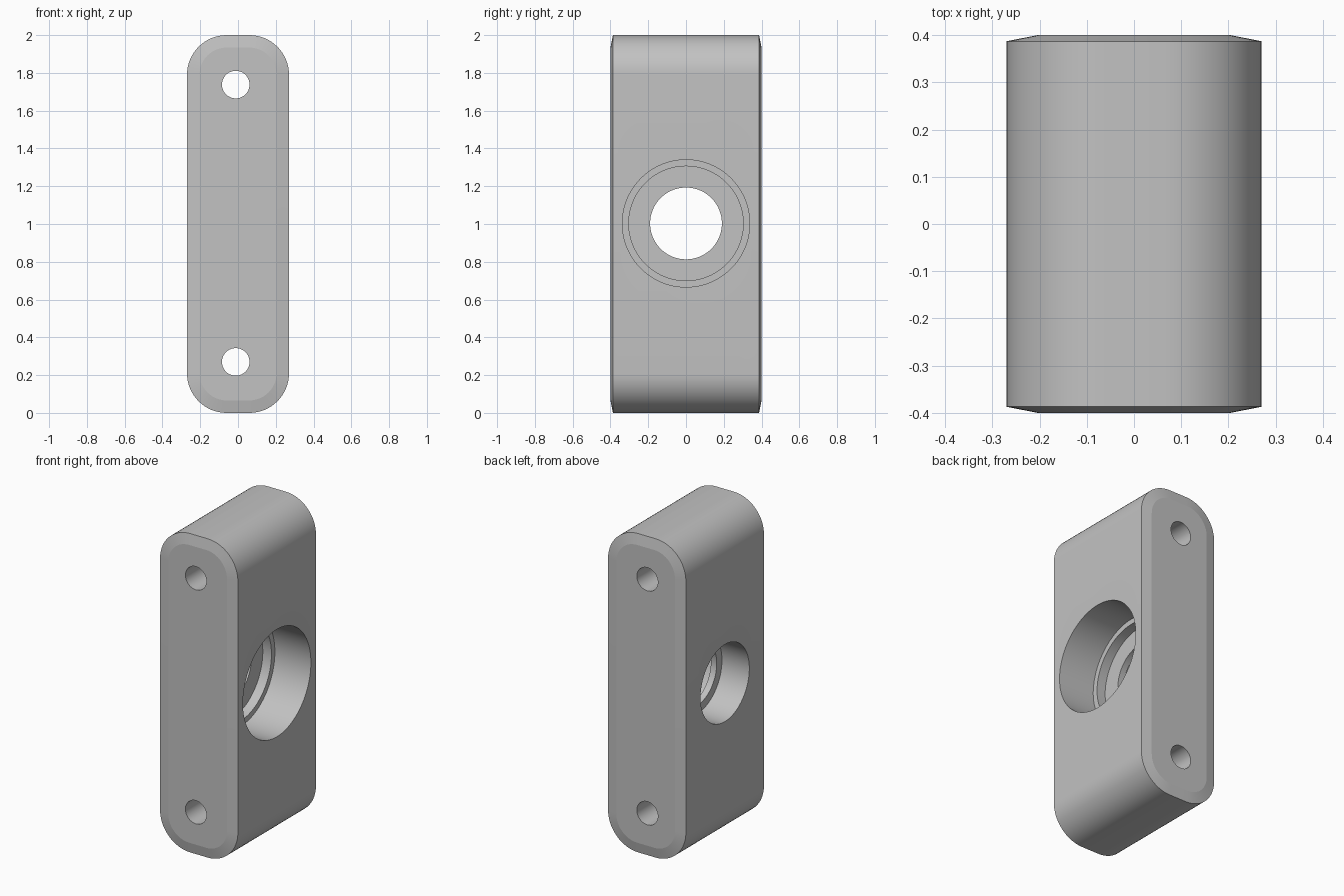
import bpy, bmesh, math
from mathutils import Matrix

if "Cube" in bpy.data.objects:
    bpy.data.objects.remove(bpy.data.objects["Cube"])

grey = bpy.data.materials.new("plain grey")
grey.diffuse_color = (0.54, 0.54, 0.54, 1)
grey.use_nodes = True
grey.node_tree.nodes["Principled BSDF"].inputs["Base Color"].default_value = grey.diffuse_color


def make_object(name, bm):
    bmesh.ops.recalc_face_normals(bm, faces=bm.faces)
    mesh = bpy.data.meshes.new(name)
    bm.to_mesh(mesh)
    bm.free()
    mesh.materials.append(grey)
    obj = bpy.data.objects.new(name, mesh)
    bpy.context.collection.objects.link(obj)
    return obj


def skin(name, rings):
    """Closed solid through a series of matching rings."""
    bm = bmesh.new()
    loops = [[bm.verts.new(p) for p in ring] for ring in rings]
    n = len(loops[0])
    for a, b in zip(loops, loops[1:]):
        for i in range(n):
            j = (i + 1) % n
            bm.faces.new((a[i], a[j], b[j], b[i]))
    bm.faces.new(loops[0])
    bm.faces.new(loops[-1])
    return make_object(name, bm)


def outline(y, inset, half_x=0.27, r=0.21, steps=16):
    """Rounded rectangle in the xz plane."""
    pts = []
    for k, (sx, sz) in enumerate([(1, 1), (-1, 1), (-1, -1), (1, -1)]):
        for s in range(steps + 1):
            a = math.pi / 2 * (k + s / steps)
            pts.append((sx * (half_x - r) + (r - inset) * math.cos(a), y,
                        1 + sz * (1 - r) + (r - inset) * math.sin(a)))
    return pts


def circle_x(x, r, n=96):
    return [(x, r * math.cos(2 * math.pi * i / n),
             1.003 + r * math.sin(2 * math.pi * i / n)) for i in range(n)]


# Rounded block with shallow chamfers on front and back
body = skin("bearing_block", [outline(-0.40, 0.066), outline(-0.387, 0),
                              outline(0.387, 0), outline(0.40, 0.066)])

# Stepped bore from side to side: (x, radius)
steps = [(0.4, 0.337), (0.02, 0.337), (0.02, 0.303), (-0.04, 0.303),
         (-0.04, 0.19), (-0.08, 0.19), (-0.08, 0.242), (-0.4, 0.242)]
cutters = [skin("bore_cutter", [circle_x(x, r) for x, r in steps])]

# Bolt holes, front to back
for z in (0.27, 1.738):
    bm = bmesh.new()
    bmesh.ops.create_cone(bm, cap_ends=True, segments=48, radius1=0.073,
                          radius2=0.073, depth=1.2,
                          matrix=Matrix.Translation((-0.012, 0, z))
                          @ Matrix.Rotation(math.pi / 2, 4, 'X'))
    cutters.append(make_object("bolt_hole_cutter", bm))

bpy.context.view_layer.objects.active = body
body.select_set(True)
for c in cutters:
    mod = body.modifiers.new("cut", 'BOOLEAN')
    mod.operation = 'DIFFERENCE'
    mod.solver = 'EXACT'
    mod.object = c
    bpy.ops.object.modifier_apply(modifier=mod.name)
for c in cutters:
    bpy.data.objects.remove(c, do_unlink=True)

bpy.ops.object.shade_smooth_by_angle(angle=math.radians(9))
